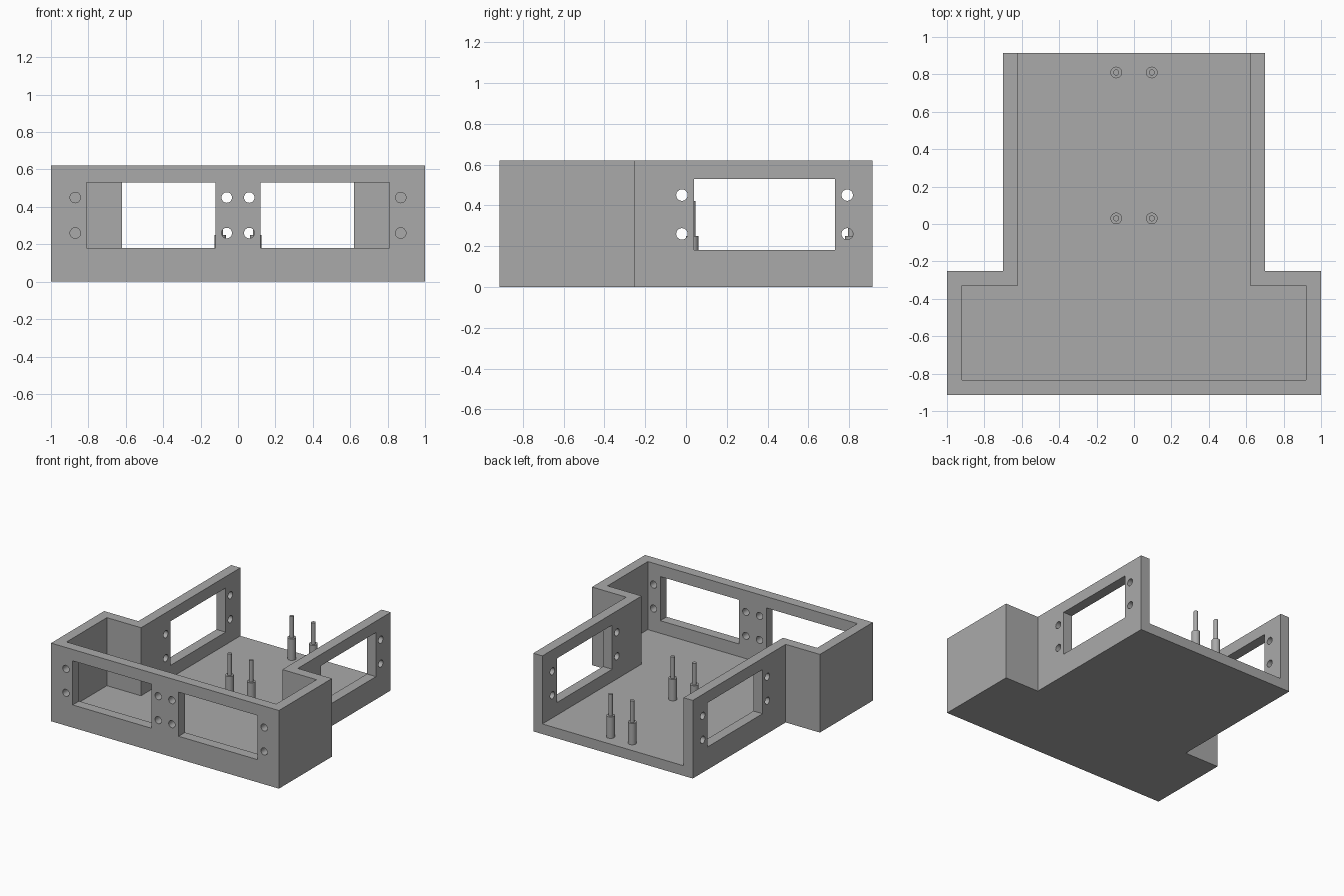
import bpy, bmesh
from math import pi
from mathutils import Matrix, Vector

cube = bpy.data.objects.get("Cube")
if cube:
    bpy.data.objects.remove(cube, do_unlink=True)

HEIGHT, FLOOR, WALL = 0.62, 0.08, 0.08
HALF_WIDE, HALF_NARROW = 1.0, 0.7
FRONT, SHOULDER, BACK = -0.915, -0.25, 0.915

grey = bpy.data.materials.new("plain grey")
grey.use_nodes = True
colour = (0.4, 0.4, 0.4, 1)
grey.diffuse_color = colour
grey.node_tree.nodes["Principled BSDF"].inputs["Base Color"].default_value = colour


def make_object(name, bm):
    bmesh.ops.recalc_face_normals(bm, faces=bm.faces)
    mesh = bpy.data.meshes.new(name)
    bm.to_mesh(mesh)
    bm.free()
    mesh.materials.append(grey)
    obj = bpy.data.objects.new(name, mesh)
    bpy.context.collection.objects.link(obj)
    return obj


def tee_prism(name, wide, narrow, front, shoulder, back, low, high):
    """Upright prism with a T-shaped plan, mirrored about x = 0."""
    half = [(wide, front), (wide, shoulder), (narrow, shoulder), (narrow, back)]
    outline = half + [(-x, y) for x, y in reversed(half)]
    bm = bmesh.new()
    face = bm.faces.new([bm.verts.new((x, y, low)) for x, y in outline])
    top = bmesh.ops.extrude_face_region(bm, geom=[face])["geom"]
    bmesh.ops.translate(bm, vec=(0, 0, high - low),
                        verts=[v for v in top if isinstance(v, bmesh.types.BMVert)])
    return make_object(name, bm)


def add_opening(bm, frame, centre):
    """Servo-style cutout: a window with two screw holes at each end."""
    place = frame @ Matrix.Translation((centre, 0, 0))
    bmesh.ops.create_cube(bm, size=1, matrix=place @ Matrix.Translation((0, 0, 0.355))
                          @ Matrix.Diagonal((0.69, 0.2, 0.35, 1)))
    for x in (-0.405, 0.405):
        for z in (0.26, 0.45):
            bmesh.ops.create_cone(bm, cap_ends=True, segments=32, radius1=0.028,
                                  radius2=0.028, depth=0.2,
                                  matrix=place @ Matrix.Translation((x, 0, z))
                                  @ Matrix.Rotation(pi / 2, 4, 'X'))


def cut(obj, cutter):
    mod = obj.modifiers.new("cut", 'BOOLEAN')
    mod.operation = 'DIFFERENCE'
    mod.solver = 'EXACT'
    mod.object = cutter
    bpy.context.view_layer.objects.active = obj
    bpy.ops.object.modifier_apply(modifier=mod.name)
    bpy.data.objects.remove(cutter, do_unlink=True)


# Tray with an open back
tray = tee_prism("tray", HALF_WIDE, HALF_NARROW, FRONT, SHOULDER, BACK, 0, HEIGHT)
cut(tray, tee_prism("cavity_cutter", HALF_WIDE - WALL, HALF_NARROW - WALL,
                    FRONT + WALL, SHOULDER - WALL, BACK + 0.2, FLOOR, HEIGHT + 0.2))

# Front and side wall openings
bm = bmesh.new()
for side in (-1, 1):
    add_opening(bm, Matrix.Translation((0, FRONT + WALL / 2, 0)), side * 0.465)
    add_opening(bm, Matrix.Translation((side * (HALF_NARROW - WALL / 2), 0, 0))
                @ Matrix.Rotation(pi / 2, 4, 'Z'), 0.385)
cut(tray, make_object("opening_cutter", bm))


# Stepped mounting posts
def post(name, x, y):
    bm = bmesh.new()
    for radius, low, high in ((0.031, FLOOR - 0.01, 0.25), (0.016, 0.24, 0.42)):
        bmesh.ops.create_cone(bm, cap_ends=True, segments=32, radius1=radius,
                              radius2=radius, depth=high - low,
                              matrix=Matrix.Translation((x, y, (low + high) / 2)))
    return make_object(name, bm)


parts = [tray]
for x, side in ((-0.095, "right"), (0.095, "left")):
    for y, end in ((0.03, "front"), (0.81, "back")):
        parts.append(post(f"{end}_{side}_post", x, y))

# Smooth round surfaces, sharp corners
bpy.ops.object.select_all(action='DESELECT')
for part in parts:
    part.select_set(True)
bpy.context.view_layer.objects.active = tray
bpy.ops.object.shade_smooth_by_angle(angle=pi / 6)
